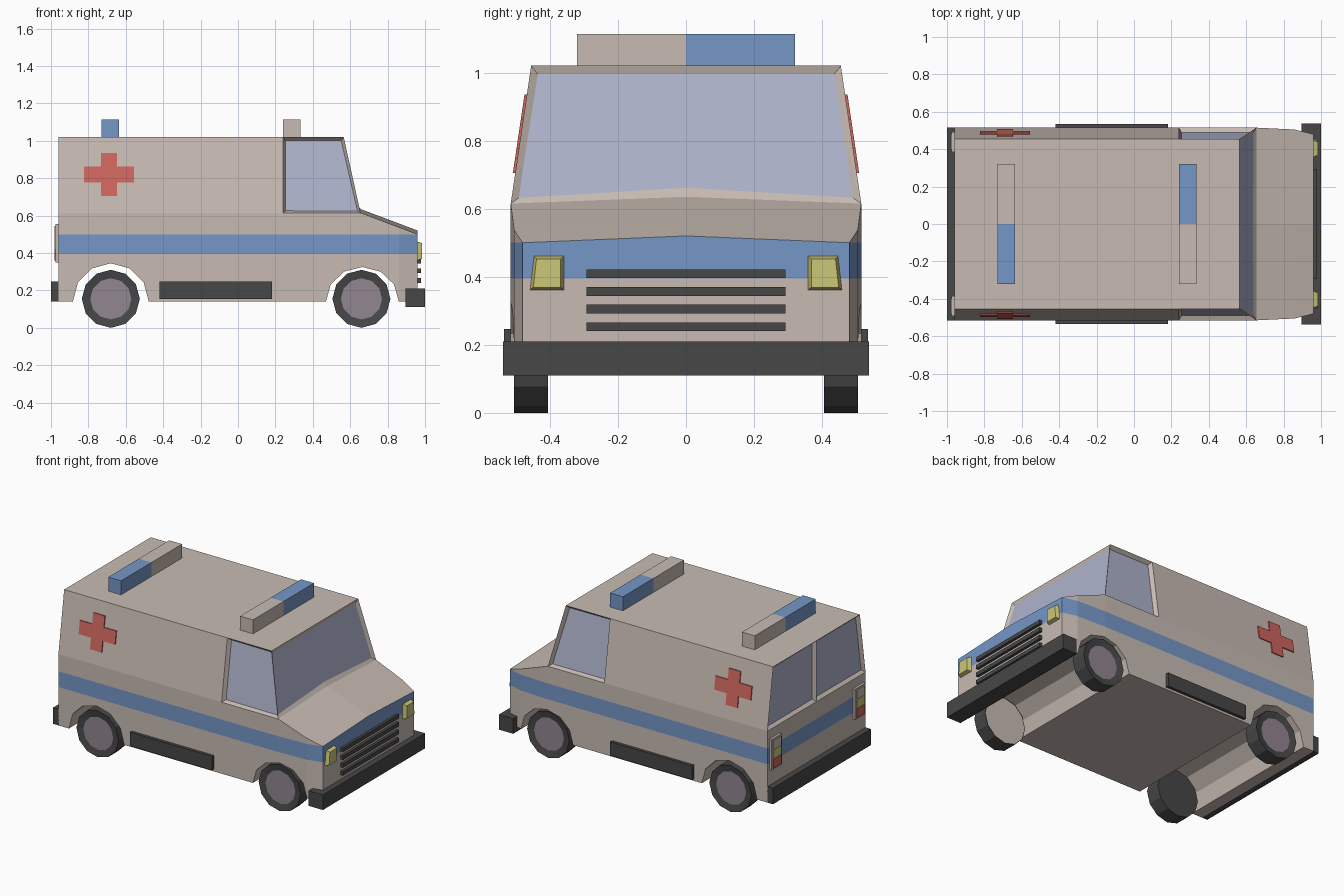
import bpy, bmesh, math
from mathutils import Vector

cube = bpy.data.objects.get("Cube")
if cube:
    bpy.data.objects.remove(cube, do_unlink=True)


def material(name, rgb):
    m = bpy.data.materials.new(name)
    m.use_nodes = True
    m.diffuse_color = (*rgb, 1)
    m.node_tree.nodes["Principled BSDF"].inputs["Base Color"].default_value = (*rgb, 1)
    return m


PAINT = material("warm_grey_paint", (0.58, 0.50, 0.45))
BLUE = material("blue", (0.18, 0.31, 0.57))
GLASS = material("window_glass", (0.42, 0.45, 0.60))
RED = material("red", (0.62, 0.13, 0.11))
DARK = material("dark_rubber", (0.063, 0.063, 0.063))
YELLOW = material("lamp_yellow", (0.60, 0.57, 0.19))
HUB = material("hub_mauve", (0.29, 0.24, 0.28))


def finish(name, bm, mats):
    bmesh.ops.recalc_face_normals(bm, faces=bm.faces)
    mesh = bpy.data.meshes.new(name)
    bm.to_mesh(mesh)
    bm.free()
    for m in mats:
        mesh.materials.append(m)
    ob = bpy.data.objects.new(name, mesh)
    bpy.context.collection.objects.link(ob)
    return ob


def box(name, xs, ys, zs, mat):
    bm = bmesh.new()
    bmesh.ops.create_cube(bm, size=1)
    for v in bm.verts:
        v.co = Vector([(a + b) / 2 + c * abs(b - a) for c, (a, b) in zip(v.co, (xs, ys, zs))])
    return finish(name, bm, [mat])


def prism(name, outline, y0, y1, mat):
    """Extrude an (x, z) outline along y."""
    bm = bmesh.new()
    face = bm.faces.new([bm.verts.new((x, y0, z)) for x, z in outline])
    new = bmesh.ops.extrude_face_region(bm, geom=[face])["geom"]
    for v in new:
        if isinstance(v, bmesh.types.BMVert):
            v.co.y = y1
    return finish(name, bm, [mat])


# Body shell: lower stations (x, half width, shoulder height), roof stations
FLOOR, ROOF, SHOULDER = 0.14, 1.02, 0.615
HALF, ROOF_HALF = 0.515, 0.455
LOWER = [(-0.96, HALF, SHOULDER), (0.24, HALF, SHOULDER), (0.655, HALF, SHOULDER),
         (0.86, 0.505, 0.538), (0.96, 0.48, 0.50)]
UPPER = [-0.96, 0.24, 0.565]

bm = bmesh.new()


def vert(*co):
    return bm.verts.new(co)


def face(*vs):
    return bm.faces.new(vs)


bottom, shoulder, roof = {}, {}, {}
for s in (-1, 1):
    bottom[s] = [vert(x, s * w, FLOOR) for x, w, z in LOWER]
    shoulder[s] = [vert(x, s * w, z) for x, w, z in LOWER]
    roof[s] = [vert(x, s * ROOF_HALF, ROOF) for x in UPPER]
ridge = [vert(x, 0, z + 0.02) for x, w, z in LOWER[2:]]
rear_mid, rear_top = vert(-0.96, 0, SHOULDER), vert(-0.96, 0, ROOF)

side_windows, rear_windows = [], []
for s in (-1, 1):
    b, h, r = bottom[s], shoulder[s], roof[s]
    for i in range(4):
        face(b[i], b[i + 1], h[i + 1], h[i])
    for i in range(2):
        f = face(h[i], h[i + 1], r[i + 1], r[i])
        face(h[i + 2], h[i + 3], ridge[i + 1], ridge[i])
    side_windows.append(f)
    rear_windows.append(face(rear_mid, h[0], r[0], rear_top))
L, R = 1, -1
for i in range(4):
    face(bottom[L][i], bottom[L][i + 1], bottom[R][i + 1], bottom[R][i])
face(rear_top, roof[L][0], roof[L][1], roof[R][1], roof[R][0])
face(roof[L][1], roof[L][2], roof[R][2], roof[R][1])
face(rear_mid, shoulder[L][0], bottom[L][0], bottom[R][0], shoulder[R][0])
face(bottom[L][4], shoulder[L][4], ridge[2], shoulder[R][4], bottom[R][4])
windshield = face(shoulder[L][2], roof[L][2], roof[R][2], shoulder[R][2], ridge[0])
bmesh.ops.recalc_face_normals(bm, faces=bm.faces)

# Recessed glass
for panes, rim, depth in ((side_windows, 0.021, 0.025), (rear_windows, 0.025, 0.02),
                          ([windshield], 0.03, 0.012)):
    for pane in panes:
        bmesh.ops.inset_individual(bm, faces=[pane], thickness=rim, depth=-depth)
        pane.material_index = 2

# Blue waist stripe, reaching the bonnet edge on the nose
for z in (0.395, 0.50):
    bmesh.ops.bisect_plane(bm, geom=bm.verts[:] + bm.edges[:] + bm.faces[:],
                           plane_co=(0, 0, z), plane_no=(0, 0, 1), dist=1e-4)
for f in bm.faces:
    c = f.calc_center_median()
    if abs(f.normal.z) < 0.2 and (0.395 < c.z < 0.50 or (c.x > 0.955 and c.z > 0.395)):
        f.material_index = 1
body = finish("body", bm, [PAINT, BLUE, GLASS])

# Wheel arches cut across the body
cutters = []
for x, radius, rise in ((-0.68, 0.203, 0.205), (0.665, 0.195, 0.185)):
    arc = [(x + radius * math.cos(math.radians(a)), FLOOR + rise * math.sin(math.radians(a)))
           for a in range(0, 181, 30)]
    outline = [(x + radius, 0.0)] + arc + [(x - radius, 0.0)]
    cutter = prism("arch_cutter", outline, -0.7, 0.7, PAINT)
    cutter.hide_render = True
    mod = body.modifiers.new("arch", "BOOLEAN")
    mod.operation, mod.solver, mod.object = "DIFFERENCE", "EXACT", cutter
    cutters.append(cutter)
graph = bpy.context.evaluated_depsgraph_get()
cut_mesh = bpy.data.meshes.new_from_object(body.evaluated_get(graph))
body.modifiers.clear()
body.data = cut_mesh
for cutter in cutters:
    bpy.data.objects.remove(cutter, do_unlink=True)


# Wheels: twelve-sided tyres with inset hubs
def wheel(name, x, s, inner):
    radius = 0.155
    ring = [(x + radius * math.sin(k * math.pi / 6), radius + radius * math.cos(k * math.pi / 6))
            for k in range(12)]
    ob = prism(name, ring, s * 0.405, s * 0.505, DARK)
    for m in (HUB, inner):
        ob.data.materials.append(m)
    bm = bmesh.new()
    bm.from_mesh(ob.data)
    caps = [f for f in bm.faces if len(f.verts) == 12]
    for cap in caps:
        outside = cap.normal.y * s > 0
        bmesh.ops.inset_individual(bm, faces=[cap], thickness=0.045 if outside else 0.004,
                                   depth=-0.008 if outside else 0)
        cap.material_index = 1 if outside else 2
    bm.to_mesh(ob.data)
    bm.free()


for s, side in ((1, "left"), (-1, "right")):
    wheel("rear_wheel_" + side, -0.68, s, DARK)
    wheel("front_wheel_" + side, 0.66, s, PAINT)

    # Side step
    box("side_step_" + side, (-0.42, 0.183), (s * 0.50, s * 0.535), (0.155, 0.247), DARK)

    # Red cross lying on the sloping upper side
    bm = bmesh.new()
    cx, cz, arm, reach_x, reach_z = -0.69, 0.82, 0.043, 0.134, 0.115
    quarter = [(arm, reach_z), (arm, arm), (reach_x, arm)]
    pts = (quarter + [(x, -z) for x, z in reversed(quarter)]
           + [(-x, -z) for x, z in quarter] + [(-x, z) for x, z in reversed(quarter)])
    slope = (HALF - ROOF_HALF) / (ROOF - SHOULDER)

    def on_side(x, z, lift):
        return (cx + x, s * (HALF - slope * (cz + z - SHOULDER) + lift), cz + z)

    front = [bm.verts.new(on_side(x, z, 0.007)) for x, z in pts]
    back = [bm.verts.new(on_side(x, z, -0.002)) for x, z in pts]
    bm.faces.new(front)
    bm.faces.new(back[::-1])
    for i in range(len(pts)):
        j = (i + 1) % len(pts)
        bm.faces.new((front[i], back[i], back[j], front[j]))
    finish("cross_" + side, bm, [RED])

    # Headlight: tapered block, leaning outward at its foot
    lamp = box("headlight_" + side, (0.955, 0.984), (s * 0.357, s * 0.46), (0.36, 0.462), YELLOW)
    for v in lamp.data.vertices:
        if v.co.z > 0.41 and abs(v.co.y) > 0.41:
            v.co.y -= s * 0.012
        if v.co.x > 0.97:
            v.co.y += (s * 0.408 - v.co.y) * 0.22
            v.co.z += (0.41 - v.co.z) * 0.18

    # Tail light cluster: housing with three lenses
    box("tail_light_housing_" + side, (-0.975, -0.955), (s * 0.385, s * 0.492),
        (0.35, 0.555), PAINT)
    for i, (label, mat) in enumerate((("brake", RED), ("signal", YELLOW), ("reverse", PAINT))):
        z = 0.36 + 0.062 * i
        box(label + "_lens_" + side, (-0.98, -0.974), (s * 0.397, s * 0.48), (z, z + 0.06), mat)

# Bumpers
box("front_bumper", (0.895, 1.0), (-0.537, 0.537), (0.11, 0.21), DARK)
box("rear_bumper", (-1.0, -0.955), (-0.515, 0.515), (0.14, 0.247), DARK)

# Grille slats
for i in range(4):
    z = 0.24 + 0.052 * i
    box("grille_slat", (0.955, 0.978), (-0.293, 0.293), (z, z + 0.026), DARK)

# Roof light bars, half blue and half plain, swapped front to rear
for name, x, s in (("front", 0.24, 1), ("rear", -0.73, -1)):
    for half, t, mat in (("blue", s, BLUE), ("plain", -s, PAINT)):
        box(name + "_light_bar_" + half, (x, x + 0.094), (0, t * 0.32), (1.015, 1.113), mat)
